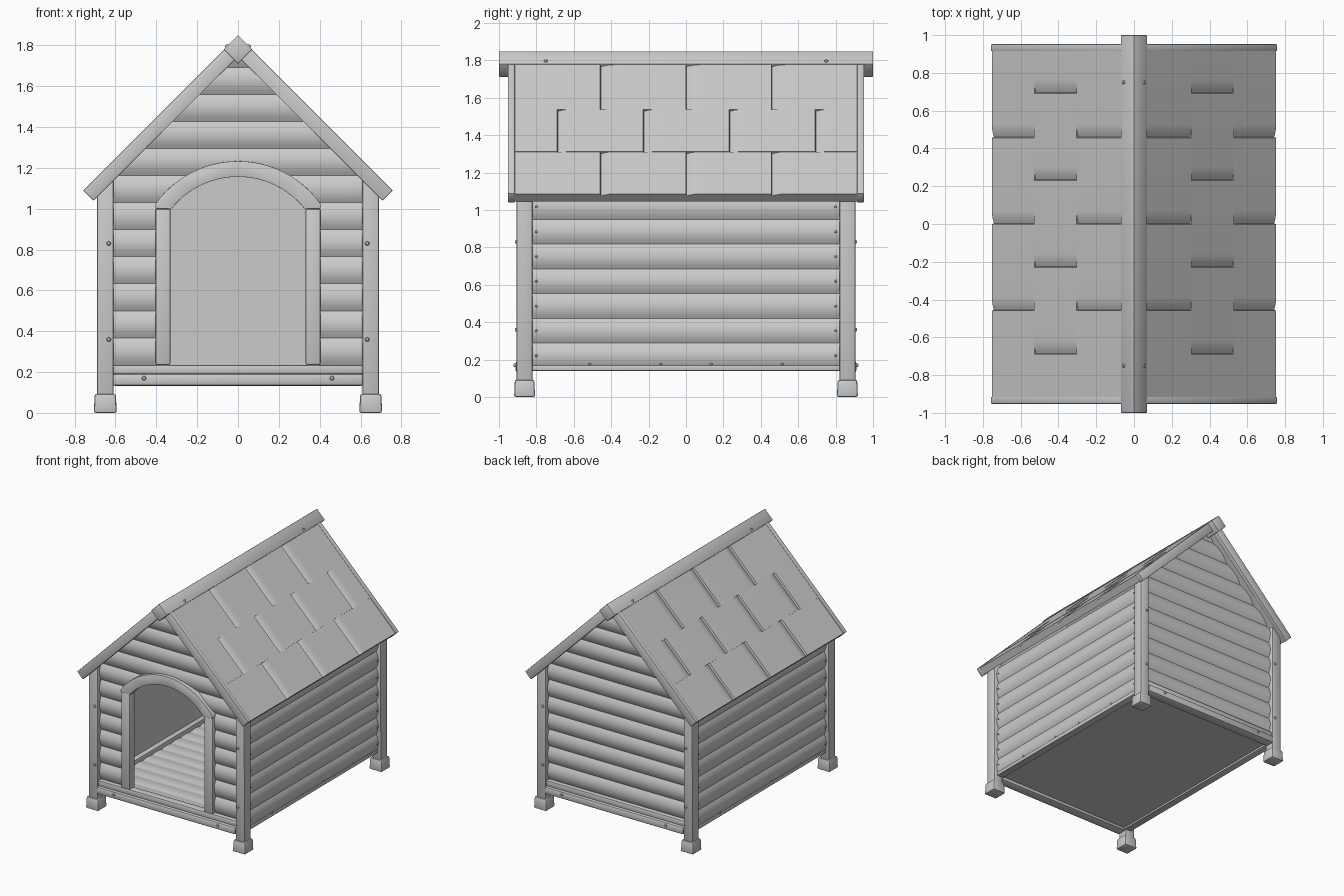
import bpy, bmesh, math
from mathutils import Vector

if "Cube" in bpy.data.objects:
    bpy.data.objects.remove(bpy.data.objects["Cube"])

XZ = lambda u, v, t: (u, t, v)      # profile in x-z, extruded along y
EDGE = math.radians(30)


def finish(name, bm, bevel=0.0, seg=2):
    bmesh.ops.recalc_face_normals(bm, faces=bm.faces)
    if bevel:
        sharp = [e for e in bm.edges if e.calc_face_angle(0) > EDGE]
        bmesh.ops.bevel(bm, geom=sharp, offset=bevel, segments=seg, profile=0.5,
                        affect='EDGES', clamp_overlap=True)
    me = bpy.data.meshes.new(name)
    bm.to_mesh(me)
    bm.free()
    ob = bpy.data.objects.new(name, me)
    bpy.context.collection.objects.link(ob)
    return ob


def prism(name, pts, a, b, f, bevel=0.0):
    bm = bmesh.new()
    r0 = [bm.verts.new(f(u, v, a)) for u, v in pts]
    r1 = [bm.verts.new(f(u, v, b)) for u, v in pts]
    bm.faces.new(r0)
    bm.faces.new(r1[::-1])
    n = len(pts)
    for i in range(n):
        bm.faces.new((r0[i], r0[(i + 1) % n], r1[(i + 1) % n], r1[i]))
    return finish(name, bm, bevel)


def box(name, x0, x1, y0, y1, z0, z1, bevel=0.0):
    return prism(name, [(x0, z0), (x1, z0), (x1, z1), (x0, z1)], y0, y1, XZ, bevel)


def boards(start, pitch, n, back, base, bulge, seg=8):
    """Scalloped cross-section of n rounded boards: (depth, position) points."""
    pts = [(back, start)]
    for i in range(n):
        for k in range(seg):
            t = k / seg
            pts.append((base + bulge * 4 * t * (1 - t), start + pitch * (i + t)))
    return pts + [(base, start + pitch * n), (back, start + pitch * n)]


def clip(ob, cutter):
    m = ob.modifiers.new("clip", 'BOOLEAN')
    m.operation, m.solver, m.object = 'INTERSECT', 'EXACT', cutter
    dg = bpy.context.evaluated_depsgraph_get()
    me = bpy.data.meshes.new_from_object(ob.evaluated_get(dg))
    ob.modifiers.clear()
    ob.data = me
    bpy.data.objects.remove(cutter)


def arc(r, x_end, n=24):
    a = math.acos(x_end / r)
    return [(r * math.cos(a + (math.pi - 2 * a) * i / n),
             0.738 + r * math.sin(a + (math.pi - 2 * a) * i / n)) for i in range(n + 1)]


# corner posts (tops follow the roof slope) and feet
for sx, side in ((1, "right"), (-1, "left")):
    for sy, end in ((-1, "front"), (1, "back")):
        prism(f"{end}_{side}_post",
              [(sx * 0.61, 0.05), (sx * 0.69, 0.05), (sx * 0.69, 1.07), (sx * 0.61, 1.15)],
              sy * 0.82, sy * 0.905, XZ, 0.008)
        bm = bmesh.new()
        bmesh.ops.create_cube(bm, size=1)
        for v in bm.verts:
            w = 0.112 if v.co.z < 0 else 0.104
            v.co = (sx * 0.65 + v.co.x * w, sy * 0.863 + v.co.y * w, 0.046 + v.co.z * 0.092)
        finish(f"{end}_{side}_foot", bm, 0.01)

# front and back gable walls, the front one with the arched opening
roof = [(0.64, 1.115), (0, 1.755), (-0.64, 1.115)]
door = [(-0.345, 0.2)] + arc(0.435, 0.345)[::-1] + [(0.345, 0.2)]
for sy, end in ((-1, "front"), (1, "back")):
    wall = prism(f"{end}_wall", boards(0.235, 0.1325, 12, 0.835, 0.858, 0.02), -0.7, 0.7,
                 lambda u, v, t: (t, sy * u, v))
    outline = [(-0.64, 0.2)] + (door if sy < 0 else []) + [(0.64, 0.2)] + roof
    clip(wall, prism("wall_cutter", outline, sy * 0.8, sy * 0.95, XZ))
    box(f"{end}_sill", -0.615, 0.615, *sorted((sy * 0.83, sy * 0.892)), 0.19, 0.235, 0.008)
    box(f"{end}_rail", -0.615, 0.615, *sorted((sy * 0.83, sy * 0.912)), 0.132, 0.192, 0.014)

# side walls, bottom rails and inner cleats
for sx, side in ((1, "right"), (-1, "left")):
    prism(f"{side}_wall", boards(0.155, 0.1325, 7, 0.63, 0.648, 0.02), -0.83, 0.83,
          lambda u, v, t: (sx * u, t, v))
    box(f"{side}_rail", *sorted((sx * 0.6, sx * 0.66)), -0.83, 0.83, 0.14, 0.17, 0.005)
    box(f"{side}_cleat", *sorted((sx * 0.59, sx * 0.635)), -0.835, 0.835, 0.18, 0.235, 0.005)

# slatted floor
prism("floor", boards(-0.84, 0.12, 14, 0.155, 0.195, 0.008), -0.635, 0.635,
      lambda u, v, t: (t, v, u))

# door frame: arch and jambs
arch = [(0.405, 1.0)] + arc(0.495, 0.405) + [(-0.405, 1.0), (-0.33, 1.0)] \
    + arc(0.418, 0.33)[::-1] + [(0.33, 1.0)]
prism("door_arch", arch, -0.905, -0.83, XZ, 0.012)
for sx, side in ((1, "right"), (-1, "left")):
    box(f"{side}_door_jamb", *sorted((sx * 0.33, sx * 0.405)), -0.9, -0.83, 0.235, 1.0, 0.01)


# shingle rows: flat strip with a step at each seam
def shingles(seams, top):
    pts = [(-0.925, -0.06), (-0.925, top)]
    for y in sorted(seams):
        pts += [(y - 0.004, top), (y, top - 0.016)]
        pts += [(y + 0.07 * k / 5, top - 0.016 * (1 - k / 5) ** 2) for k in range(1, 6)]
    return pts + [(0.925, top), (0.925, -0.06)]


rows = [("upper", 0.03, 0.305, (-0.455, 0.003, 0.46), 0),
        ("middle", 0.305, 0.53, (-0.685, -0.225, 0.235, 0.695), 0),
        ("lower", 0.53, 0.755, (-0.455, 0.003, 0.46), -0.003)]
c = math.sqrt(0.5)
for sx, side in ((1, "right"), (-1, "left")):
    for row, x0, x1, seams, h in rows:
        prism(f"{side}_{row}_shingles", shingles(seams, h), x0, x1,
              lambda u, v, t: (sx * (t + v * c), u, 1.843 - t + v * c))
    # barge boards on both gable ends
    for sy, end in ((-1, "front"), (1, "back")):
        prism(f"{end}_{side}_barge_board",
              [(0, 1.745), (sx * 0.05, 1.797), (sx * 0.758, 1.089), (sx * 0.708, 1.039)],
              sy * 0.915, sy * 0.952, XZ, 0.004)

# ridge beam
prism("ridge_beam", [(0, 1.71), (0.07, 1.78), (0, 1.85), (-0.07, 1.78)], -1, 1, XZ, 0.004)

# screw heads
bm_all = bmesh.new()


def screw(pos, normal, r=0.01):
    q = Vector(normal).to_track_quat('Z', 'Y').to_matrix().to_4x4()
    q.translation = Vector(pos)
    bmesh.ops.create_cone(bm_all, cap_ends=True, segments=12, radius1=r, radius2=r * 0.6,
                          depth=0.012, matrix=q)


for sx in (1, -1):
    for sy in (1, -1):
        for z in (0.36, 0.83):
            screw((sx * 0.633, sy * 0.908, z), (0, sy, 0), 0.012)
        screw((sx * 0.46, sy * 0.915, 0.17), (0, sy, 0), 0.012)
        screw((sx * 0.055, sy * 0.75, 1.797), (sx, 0, 1), 0.012)
        for i in range(7):
            screw((sx * 0.669, sy * 0.8, 0.221 + 0.1325 * i), (sx, 0, 0), 0.008)
        for y in (0.135, 0.515):
            screw((sx * 0.66, sy * y, 0.175), (sx, 0, 0), 0.008)
finish("screws", bm_all)

# smooth the rounded boards, keep corners sharp
for ob in bpy.data.objects:
    ob.select_set(True)
    bpy.context.view_layer.objects.active = ob
bpy.ops.object.shade_smooth_by_angle(angle=EDGE)
